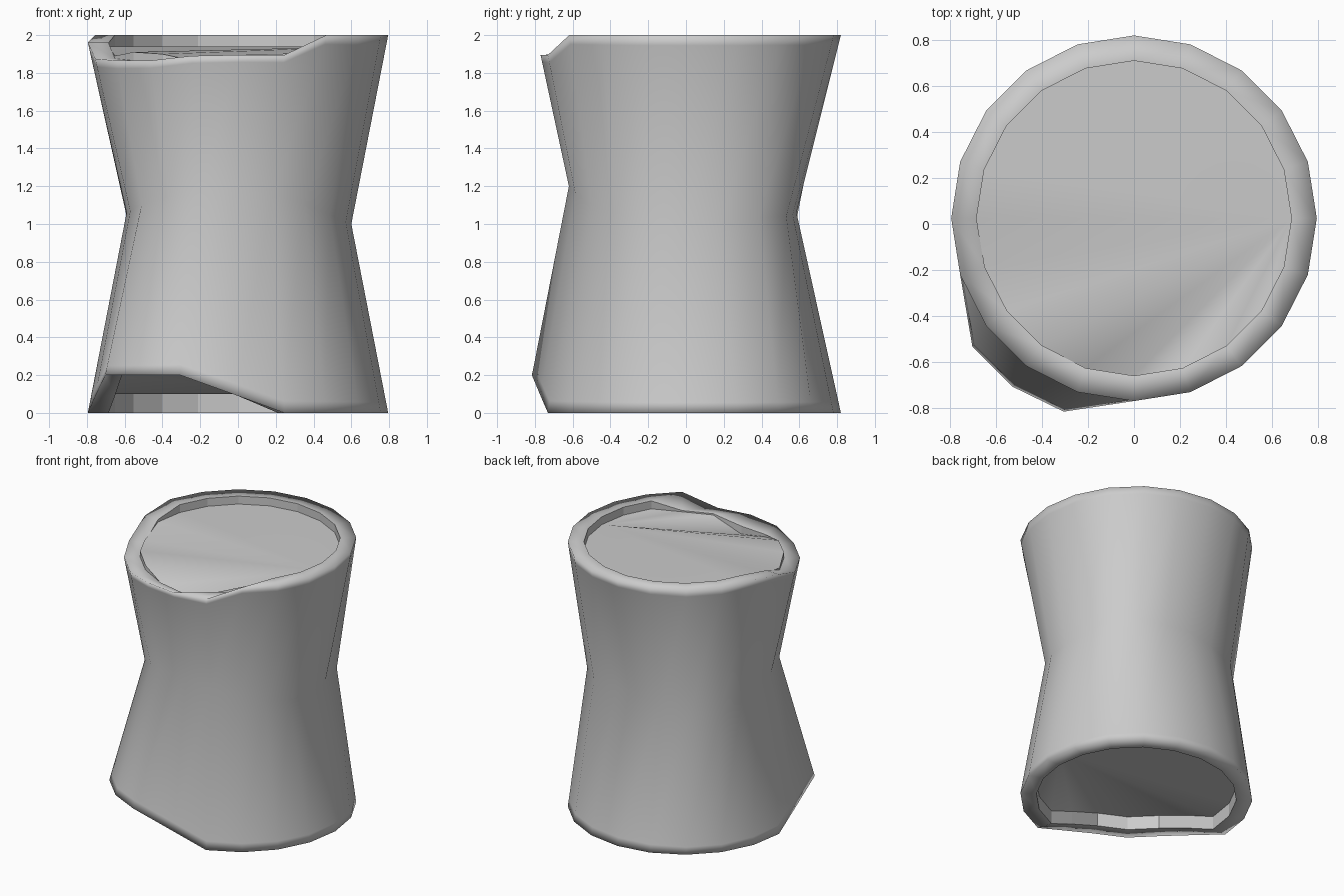
import bpy, bmesh, math

if "Cube" in bpy.data.objects:
    bpy.data.objects.remove(bpy.data.objects["Cube"])

N = 20
CY = 0.025
# dents along the rims: side index -> height change / push
TOP_DROP = {10: 0.04, 11: 0.125, 12: 0.135, 13: 0.135, 14: 0.11, 15: 0.105, 16: 0.105}
INNER_DROP = {10: 0.04, 11: 0.125, 12: 0.135, 13: 0.135, 14: 0.14, 15: 0.15, 16: 0.1, 17: 0.09}
FLOOR_DROP = {11: 0.05, 12: 0.03, 13: 0.04, 14: 0.1, 15: 0.15, 16: 0.05, 17: 0.04}
LOW_PUSH = {11: (0, 0, 0.09), 12: (-0.06, -0.09, 0.2), 13: (-0.06, -0.09, 0.2),
            14: (-0.06, -0.085, 0.2), 15: (0, 0, 0.09)}
# waist dents: side index -> (radius change, height change)
WAIST_DENT = {1: (0.03, 0), 2: (0.085, 0), 3: (0.075, 0), 4: (0.01, 0), 6: (0.03, -0.05),
              7: (0.09, -0.11), 8: (0.09, -0.11), 9: (0.015, -0.04), 10: (-0.01, 0),
              12: (0.03, 0), 13: (0.02, 0), 14: (0.025, 0), 15: (0.005, 0.01)}


def circle(r, z, cy=CY):
    return [(r * math.cos(math.tau * i / N), cy + r * math.sin(math.tau * i / N), z)
            for i in range(N)]


def top_ring(r, z, drop):
    return [(x, y, h - drop.get(i, 0)) for i, (x, y, h) in enumerate(circle(r, z))]


def low_ring(r, z):
    out = []
    for i, (x, y, h) in enumerate(circle(r, z)):
        dx, dy, dz = LOW_PUSH.get(i, (0, 0, 0))
        out.append((x + dx, y + dy, h + dz))
    return out


# pinched waist, uneven and raised toward the front
waist = []
for i in range(N):
    dr, dz = WAIST_DENT.get(i, (0, 0))
    x, y, z = circle(0.6 + dr, 1.03 + dz, -0.015)[i]
    lift = max(0, -y / 0.62) ** 2.5 * 0.16 + (0.03 if y > 0.3 else 0) - 0.05 * x
    waist.append((x, y, z + lift))


def blend(a, b, t):
    return [tuple(p + (q - p) * t for p, q in zip(u, v)) for u, v in zip(a, b)]


low_out, top_out = low_ring(0.795, 0), top_ring(0.795, 2, TOP_DROP)
rings = [low_ring(0.685, 0.1), low_ring(0.685, 0), low_out,
         blend(low_out, waist, 0.055), waist, blend(top_out, waist, 0.055),
         top_out, top_ring(0.685, 2, INNER_DROP), top_ring(0.685, 1.94, FLOOR_DROP)]

bm = bmesh.new()
loops = [[bm.verts.new(p) for p in ring] for ring in rings]

# outer wall, rims and recess walls
for k in range(len(loops) - 1):
    a, b = loops[k], loops[k + 1]
    for i in range(N):
        j = (i + 1) % N
        f = bm.faces.new((a[i], a[j], b[j], b[i]))
        f.smooth = 0 < k < len(loops) - 2

# recessed end discs, fanned so the dent folds them
for ring in (loops[0], loops[-1]):
    for s in range(1, N - 1):
        bm.faces.new((ring[0], ring[s], ring[s + 1])).smooth = True

bmesh.ops.recalc_face_normals(bm, faces=bm.faces)

# crisp recess edges
for ring in (loops[0], loops[1], loops[-2], loops[-1]):
    for i in range(N):
        bm.edges.get((ring[i], ring[(i + 1) % N])).smooth = False

mesh = bpy.data.meshes.new("dented_can")
bm.to_mesh(mesh)
bm.free()
can = bpy.data.objects.new("dented_can", mesh)
bpy.context.collection.objects.link(can)
